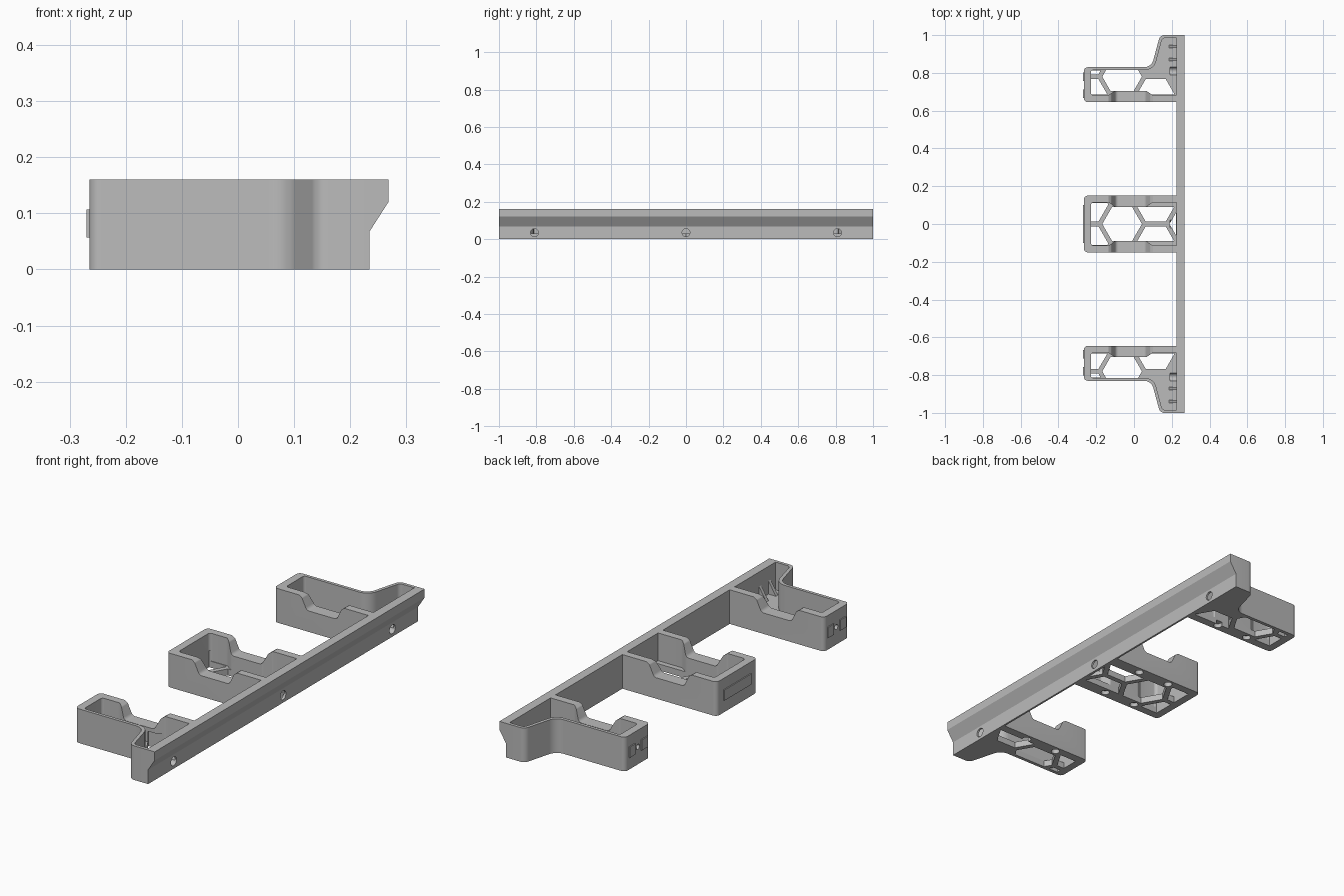
import bpy, bmesh, math
from mathutils import Vector

if "Cube" in bpy.data.objects:
    bpy.data.objects.remove(bpy.data.objects["Cube"])

H = 0.16        # overall height
FLOOR = 0.03    # web floor thickness
grey = bpy.data.materials.new("grey")
grey.diffuse_color = (0.5, 0.5, 0.5, 1)
grey.use_nodes = True
grey.node_tree.nodes["Principled BSDF"].inputs["Base Color"].default_value = grey.diffuse_color


def rounded(pts):
    """Fillet each (x, y, radius) corner of a closed outline."""
    out = []
    for i, (x, y, r) in enumerate(pts):
        p = Vector((x, y))
        if r == 0:
            out.append(p)
            continue
        a = (Vector(pts[i - 1][:2]) - p).normalized()
        b = (Vector(pts[(i + 1) % len(pts)][:2]) - p).normalized()
        d = r / math.tan(a.angle(b) / 2)
        s, e = p + a * d, p + b * d
        c = p + (a + b).normalized() * math.hypot(r, d)
        for k in range(7):
            v = (s - c).lerp(e - c, k / 6).normalized() * r
            out.append(c + v)
    return out


def prism(name, pts, lo, hi, axis="z", sign=1):
    """Extrude an outline along z (x,y points) or y (x,z points)."""
    bm = bmesh.new()
    def co(p, t):
        return (p[0], p[1] * sign, t) if axis == "z" else (p[0], t * sign, p[1])
    a = [bm.verts.new(co(p, lo)) for p in pts]
    b = [bm.verts.new(co(p, hi)) for p in pts]
    bm.faces.new(a)
    bm.faces.new(b[::-1])
    for i in range(len(pts)):
        j = (i + 1) % len(pts)
        bm.faces.new((a[i], b[i], b[j], a[j]))
    bmesh.ops.recalc_face_normals(bm, faces=bm.faces)
    me = bpy.data.meshes.new(name)
    bm.to_mesh(me)
    bm.free()
    me.materials.append(grey)
    ob = bpy.data.objects.new(name, me)
    bpy.context.collection.objects.link(ob)
    return ob


def circle(x, y, r, n=20):
    return [(x + r * math.cos(2 * math.pi * k / n),
             y + r * math.sin(2 * math.pi * k / n)) for k in range(n)]


def rod_x(y, z, r, x0, x1):
    """Cylinder along x."""
    ob = prism("cutter", circle(0, 0, r), x0, x1)
    for v in ob.data.vertices:
        a, b, c = v.co
        v.co = (c, y + a, z + b)
    return ob


def clip(pts, axis, lim, keep):
    """Clip a polygon against one axis-aligned line."""
    out = []
    for i, q in enumerate(pts):
        p = pts[i - 1]
        dp, dq = (p[axis] - lim) * keep, (q[axis] - lim) * keep
        if (dp > 0) != (dq > 0):
            t = dp / (dp - dq)
            out.append((p[0] + (q[0] - p[0]) * t, p[1] + (q[1] - p[1]) * t))
        if dq > 0:
            out.append(q)
    return out


def cut(ob, cutter):
    m = ob.modifiers.new("cut", "BOOLEAN")
    m.operation, m.solver, m.object = "DIFFERENCE", "EXACT", cutter
    bpy.context.view_layer.objects.active = ob
    bpy.ops.object.modifier_apply(modifier=m.name)
    bpy.data.objects.remove(cutter)


def cut_cells(ob, centers, y0, y1, sign):
    """Honeycomb openings through the floor, kept inside the walls."""
    for cx, cy in centers:
        poly = circle(cx, cy, 0.105, 6)
        for axis, lim, keep in ((0, -0.228, 1), (0, 0.222, -1), (1, y0, 1), (1, y1, -1)):
            poly = clip(poly, axis, lim, keep)
        cut(ob, prism("cutter", poly, -0.05, FLOOR + 0.05, sign=sign))


def cut_notch(ob, y0, y1, sign):
    """Saddle dip in a side wall."""
    pts = [(-0.14, 0.2, 0), (-0.135, H, 0), (-0.12, 0.15, 0.012), (-0.095, 0.098, 0.02),
           (0.06, 0.098, 0.02), (0.085, 0.15, 0.012), (0.1, H, 0), (0.105, 0.2, 0)]
    cut(ob, prism("cutter", rounded(pts), y0, y1, "y", sign))


def cut_sockets(ob, y, sign):
    """Blind round sockets under the thick part of the wall."""
    for x in (-0.1, 0.07):
        cut(ob, prism("cutter", circle(x, y, 0.019), -0.05, 0.02, sign=sign))


# Long rail with overhanging lip and screw holes
rail = prism("rail", [(0.225, 0), (0.234, 0), (0.234, 0.067), (0.268, 0.12),
                      (0.268, H), (0.225, H)], -1, 1, "y")
for y in (-0.81, 0, 0.81):
    cut(rail, rod_x(y, 0.035, 0.021, 0.15, 0.3))

# Middle bracket
mid = prism("middle_bracket", rounded([
    (-0.265, -0.15, 0.02), (0.228, -0.15, 0), (0.228, 0.15, 0), (-0.265, 0.15, 0.02)]), 0, H)
half = [(0.24, 0.115, 0), (0.1, 0.115, 0.015), (0.065, 0.09, 0.015),
        (-0.1, 0.09, 0.015), (-0.135, 0.115, 0.015), (-0.228, 0.115, 0.015)]
cut(mid, prism("cutter", rounded(half + [(x, -y, r) for x, y, r in half[::-1]]), FLOOR, 0.3))
cut_cells(mid, [(-0.063, 0), (0.115, 0.103), (0.115, -0.103), (0.293, 0)], -0.09, 0.09, 1)
cut_cells(mid, [(-0.241, 0.103), (-0.241, -0.103)], -0.112, 0.112, 1)
for s in (-1, 1):
    cut_notch(mid, 0.06, 0.2, s)
    cut_sockets(mid, 0.12, s)
cut(mid, rod_x(0, 0.035, 0.021, 0.19, 0.3))
prism("middle_end_plate", [(-0.27, -0.1), (-0.26, -0.1), (-0.26, 0.1), (-0.27, 0.1)],
      0.057, 0.107)

# Mirrored end brackets with flared foot
for s, side in ((1, "back"), (-1, "front")):
    end = prism(side + "_bracket", rounded([
        (-0.265, 0.645, 0.02), (0.228, 0.645, 0), (0.228, 1, 0), (0.138, 1, 0.03),
        (0.092, 0.83, 0.05), (-0.265, 0.83, 0.02)]), 0, H, sign=s)
    cut(end, prism("cutter", rounded([
        (0.24, 0.682, 0), (0.1, 0.682, 0.015), (0.065, 0.705, 0.015),
        (-0.1, 0.705, 0.015), (-0.135, 0.682, 0.015), (-0.228, 0.682, 0.012),
        (-0.228, 0.815, 0.012), (0.105, 0.815, 0.06), (0.15, 0.985, 0.02),
        (0.24, 0.985, 0)]), FLOOR, 0.3, sign=s))
    cut_cells(end, [(-0.063, 0.78)], 0.705, 0.814, s)
    cut_cells(end, [(0.115, 0.677), (-0.241, 0.677), (-0.241, 0.883)], 0.685, 0.813, s)
    cut_notch(end, 0.6, 0.73, s)
    cut_sockets(end, 0.675, s)
    cut(end, rod_x(0.81 * s, 0.035, 0.021, 0.19, 0.3))
    cut(end, rod_x(0.735 * s, 0.082, 0.012, -0.3, -0.245))
    # Raised end tabs
    for i, y in enumerate((0.69, 0.78)):
        prism(f"{side}_tab_{i + 1}", [(-0.27, y - 0.022), (-0.26, y - 0.022),
              (-0.26, y + 0.022), (-0.27, y + 0.022)], 0.057, 0.107, sign=s)
    # Gussets bracing the rail inside the foot
    for i, y in enumerate((0.87, 0.94)):
        prism(f"{side}_gusset_{i + 1}", [(0.18, FLOOR - 0.01), (0.23, FLOOR - 0.01),
              (0.23, 0.1)], y - 0.008, y + 0.008, "y", s)

# Smooth the fillets, keep the edges sharp
bpy.ops.object.select_all(action="SELECT")
bpy.context.view_layer.objects.active = rail
bpy.ops.object.shade_smooth_by_angle(angle=math.radians(30))
